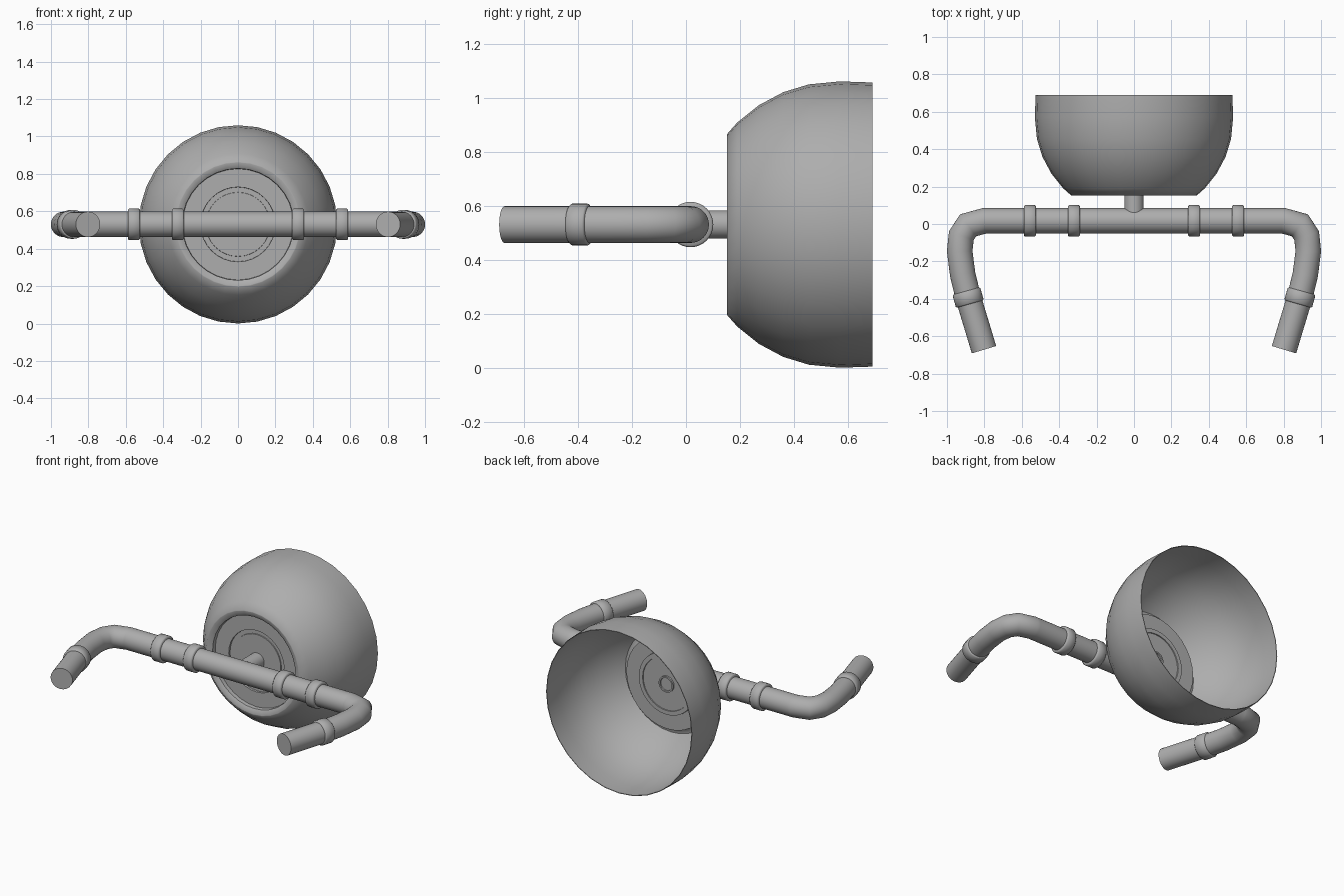
import bpy, bmesh, math
from mathutils import Vector

if "Cube" in bpy.data.objects:
    bpy.data.objects.remove(bpy.data.objects["Cube"])

Z = 0.53        # height of every axis
BAR_Y = 0.017   # depth of the straight bar

# Dark grey metal shared by every part
metal = bpy.data.materials.new("dark_grey_metal")
metal.diffuse_color = (0.42, 0.42, 0.42, 1)
metal.use_nodes = True
metal.node_tree.nodes["Principled BSDF"].inputs["Base Color"].default_value = metal.diffuse_color


def finish(name, bm, angle=50):
    bmesh.ops.recalc_face_normals(bm, faces=bm.faces[:])
    me = bpy.data.meshes.new(name)
    bm.to_mesh(me)
    bm.free()
    me.materials.append(metal)
    ob = bpy.data.objects.new(name, me)
    bpy.context.collection.objects.link(ob)
    bpy.ops.object.select_all(action='DESELECT')
    ob.select_set(True)
    bpy.context.view_layer.objects.active = ob
    bpy.ops.object.shade_smooth_by_angle(angle=math.radians(angle))
    return ob


def skin(bm, rings, closed=False):
    n = len(rings[0])
    pairs = list(zip(rings, rings[1:]))
    if closed:
        pairs.append((rings[-1], rings[0]))
    for a, b in pairs:
        for i in range(n):
            j = (i + 1) % n
            bm.faces.new((a[i], a[j], b[j], b[i]))


def lathe(name, profile, origin, axis, sides=32, closed=False, caps=False):
    """Spin (radius, distance along axis) points round a horizontal axis."""
    axis = Vector(axis).normalized()
    side = Vector((axis.y, -axis.x, 0))
    bm = bmesh.new()
    rings = []
    for r, t in profile:
        ring = []
        for i in range(sides):
            a = math.tau * i / sides
            p = Vector(origin) + axis * t + side * r * math.cos(a)
            ring.append(bm.verts.new(p + Vector((0, 0, r * math.sin(a)))))
        rings.append(ring)
    skin(bm, rings, closed)
    if caps:
        bm.faces.new(rings[0])
        bm.faces.new(rings[-1])
    return finish(name, bm)


def sweep(name, path, r, sides=32):
    """Mitred round tube along a path in the horizontal plane."""
    pts = [Vector((x, y, 0)) for x, y in path]
    bm = bmesh.new()
    rings = []
    for k, p in enumerate(pts):
        d0 = (p - pts[k - 1]).normalized() if k else (pts[1] - p).normalized()
        d1 = (pts[k + 1] - p).normalized() if k < len(pts) - 1 else d0
        d = (d0 + d1).normalized()
        side = Vector((d.y, -d.x, 0)) / d.dot(d0)
        rings.append([bm.verts.new(p + side * r * math.cos(math.tau * i / sides)
                      + Vector((0, 0, Z + r * math.sin(math.tau * i / sides))))
                      for i in range(sides)])
    skin(bm, rings)
    bm.faces.new(rings[0])
    bm.faces.new(rings[-1])
    return finish(name, bm)


def collar(name, x, y, axis, r, half):
    c = 0.006
    prof = [(r - 0.03, -half), (r - c, -half), (r, -half + c),
            (r, half - c), (r - c, half), (r - 0.03, half)]
    lathe(name, prof, (x, y, Z), axis, closed=True)


# Handlebar: straight middle with both ends bent towards the front
half = [(0.79, BAR_Y), (0.80, BAR_Y), (0.887, -0.007), (0.923, -0.062),
        (0.932, -0.145), (0.916, -0.27), (0.887, -0.39), (0.802, -0.672)]
sweep("handlebar", [(-x, y) for x, y in reversed(half)] + half, 0.068)

# Clamp collars on the bar and on each grip
for s, label in ((-1, "left"), (1, "right")):
    for x, place in ((0.322, "inner"), (0.557, "outer")):
        collar(f"{label}_{place}_collar", s * x, BAR_Y, (1, 0, 0), 0.084, 0.032)
    collar(f"{label}_grip_collar", s * 0.887, -0.393, (-s * 0.27, -0.96, 0), 0.077, 0.036)

# Bowl: thin open shell facing the back
outer = [(0.335, 0.152), (0.378, 0.19), (0.442, 0.27), (0.490, 0.36),
         (0.519, 0.455), (0.53, 0.57), (0.526, 0.69)]
inner = [(r - 0.004, y) for r, y in reversed(outer)]
lathe("bowl", outer + inner, (0, 0, Z), (0, 1, 0), closed=True)

# Recessed, stepped base plate of the bowl
plate = [(0.335, 0.152), (0.318, 0.153), (0.299, 0.165), (0.297, 0.19),
         (0.20, 0.19), (0.199, 0.202), (0.172, 0.202), (0.171, 0.196), (0.03, 0.196)]
lathe("base_plate", plate, (0, 0, Z), (0, 1, 0))

# Stem joining bowl to bar, with a small hollow at its inner end
stem = [(0.052, BAR_Y), (0.052, 0.208), (0.042, 0.208), (0.041, 0.20)]
lathe("stem", stem, (0, 0, Z), (0, 1, 0), caps=True)
